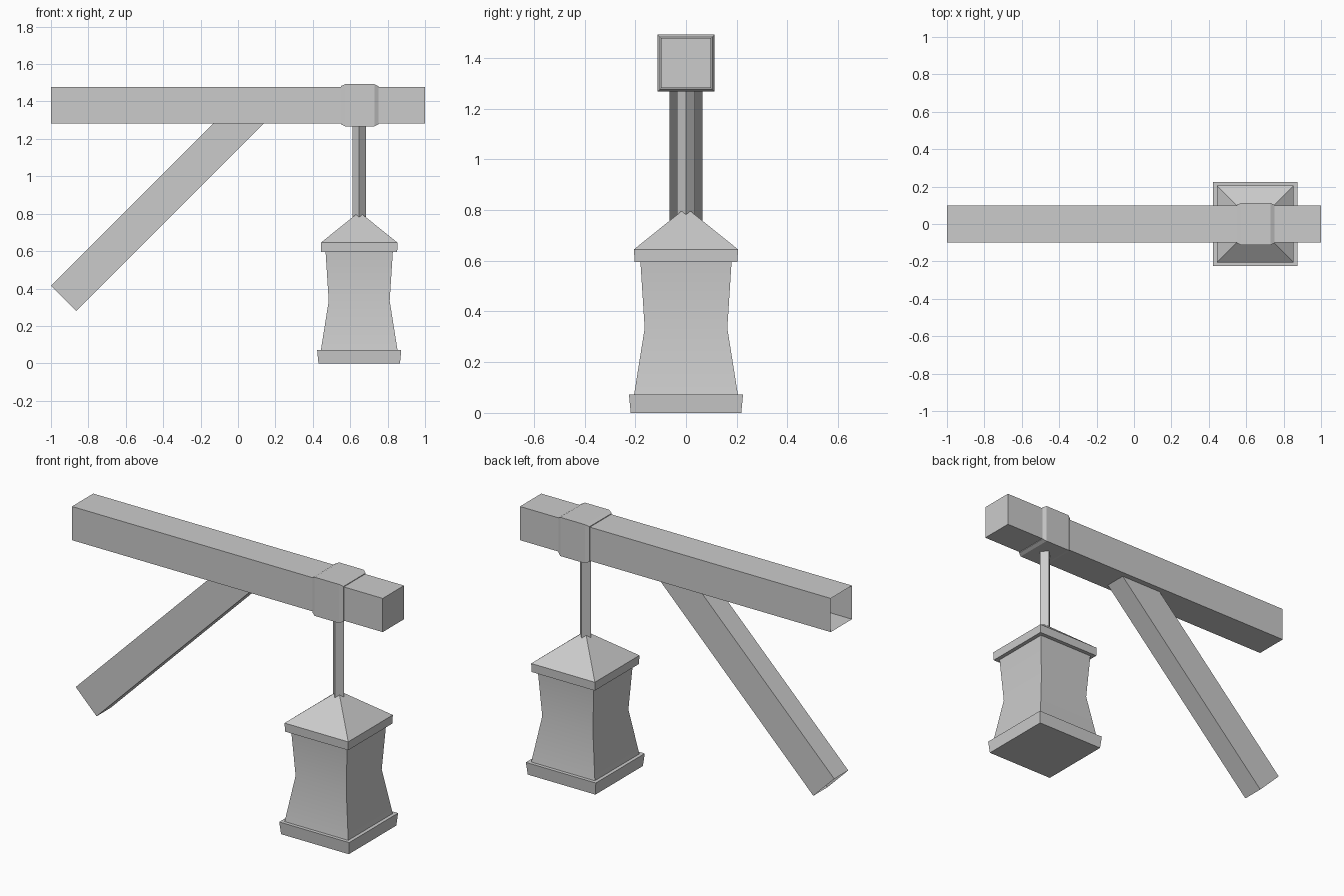
import bpy, bmesh
from math import radians
from mathutils import Matrix

default_cube = bpy.data.objects.get("Cube")
if default_cube:
    bpy.data.objects.remove(default_cube, do_unlink=True)

# Single plain grey for every part
grey = bpy.data.materials.new("plain grey")
grey.use_nodes = True
colour = (0.6, 0.6, 0.6, 1)
grey.diffuse_color = colour
grey.node_tree.nodes["Principled BSDF"].inputs["Base Color"].default_value = colour


def square_loft(name, profile, origin, tilt=0, twist=0, depth=1, start_cap=True):
    """Stack square sections (half width, distance) along an axis tilted from z towards +x."""
    bm = bmesh.new()
    corners = [(-1, -1), (1, -1), (1, 1), (-1, 1)]
    rings = [[bm.verts.new((sx * h, sy * h * depth, t)) for sx, sy in corners]
             for h, t in profile]
    for low, high in zip(rings, rings[1:]):
        for i in range(4):
            j = (i + 1) % 4
            bm.faces.new((low[i], low[j], high[j], high[i]))
    bm.faces.new(rings[-1])
    if start_cap:
        bm.faces.new(rings[0][::-1])
    bmesh.ops.remove_doubles(bm, verts=bm.verts[:], dist=0.0001)
    bm.transform(Matrix.Translation(origin)
                 @ Matrix.Rotation(radians(tilt), 4, "Y")
                 @ Matrix.Rotation(radians(twist), 4, "Z"))
    mesh = bpy.data.meshes.new(name)
    bm.to_mesh(mesh)
    bm.free()
    mesh.materials.append(grey)
    obj = bpy.data.objects.new(name, mesh)
    bpy.context.collection.objects.link(obj)
    return obj


# Horizontal beam and diagonal brace, both open where they meet the wall
beam_z = 1.38
square_loft("beam", [(0.098, 0), (0.098, 2)], (-1, 0, beam_z), tilt=90, start_cap=False)
square_loft("brace", [(0.095, 0), (0.095, 1.45)], (-0.932, 0, 0.348),
            tilt=45, depth=0.68, start_cap=False)

# Chamfered collar around the beam
square_loft("collar", [(0.102, 0), (0.1125, 0.022), (0.1125, 0.18), (0.102, 0.2)],
            (0.55, 0, beam_z), tilt=90)

# Lantern hanging from a diamond-set rod
lantern_x = 0.648
square_loft("hanger_rod", [(0.025, 0.76), (0.025, 1.3)], (lantern_x, 0, 0), twist=45)
square_loft("lantern_roof", [(0.203, 0.595), (0.205, 0.645), (0, 0.81)], (lantern_x, 0, 0))
body = square_loft("lantern_body", [(0.205, 0.07), (0.163, 0.334), (0.18, 0.6)],
                   (lantern_x, 0, 0))
square_loft("lantern_base", [(0.218, 0), (0.225, 0.072)], (lantern_x, 0, 0))

# Soft waist on the body, crisp corners
bpy.ops.object.select_all(action="DESELECT")
body.select_set(True)
bpy.context.view_layer.objects.active = body
bpy.ops.object.shade_smooth_by_angle(angle=radians(30))
